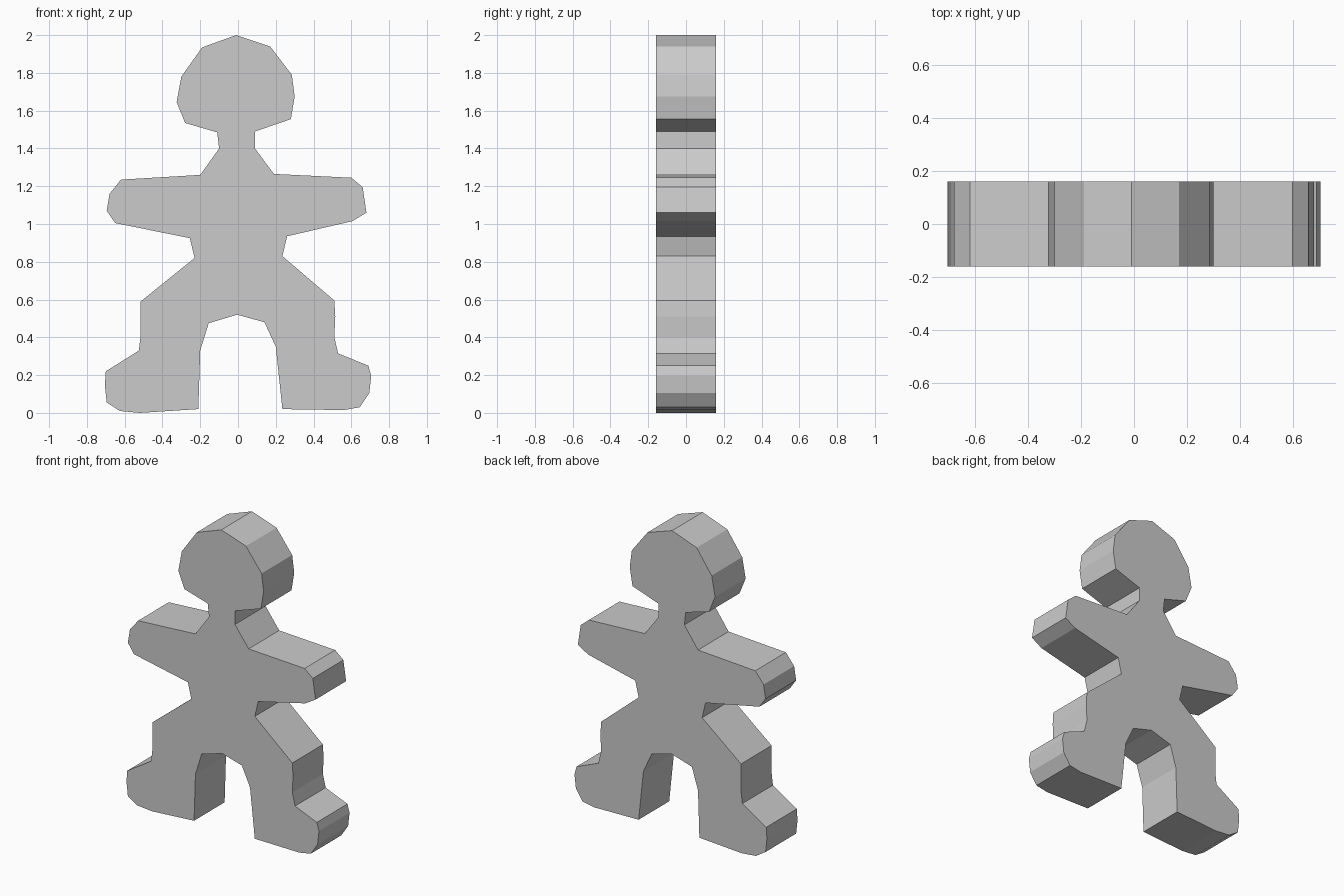
import bpy
import bmesh
from mathutils import Vector

if "Cube" in bpy.data.objects:
    bpy.data.objects.remove(bpy.data.objects["Cube"])

HALF_DEPTH = 0.16

# Outline in (x, z), clockwise from the top of the head, grouped by body part
head_right = [(-0.01, 2.0), (0.17, 1.94), (0.285, 1.79), (0.30, 1.675), (0.28, 1.555)]
neck_right = [(0.09, 1.49), (0.09, 1.40)]
arm_right = [(0.19, 1.265), (0.60, 1.245), (0.66, 1.195), (0.68, 1.06), (0.605, 1.015), (0.26, 0.935)]
leg_right = [(0.235, 0.83), (0.51, 0.595), (0.515, 0.51), (0.51, 0.40), (0.53, 0.315)]
foot_right = [(0.69, 0.25), (0.705, 0.195), (0.695, 0.105), (0.645, 0.03), (0.56, 0.015), (0.235, 0.02)]
crotch = [(0.20, 0.35), (0.14, 0.48), (-0.005, 0.52), (-0.155, 0.475), (-0.20, 0.33)]
foot_left = [(-0.21, 0.02), (-0.52, 0.0), (-0.625, 0.01), (-0.695, 0.055), (-0.705, 0.145), (-0.70, 0.22)]
leg_left = [(-0.525, 0.33), (-0.515, 0.41), (-0.515, 0.59), (-0.23, 0.82)]
arm_left = [(-0.255, 0.925), (-0.65, 1.005), (-0.695, 1.07), (-0.68, 1.16), (-0.62, 1.235), (-0.20, 1.26)]
neck_left = [(-0.10, 1.40), (-0.11, 1.485)]
head_left = [(-0.28, 1.535), (-0.325, 1.645), (-0.30, 1.78), (-0.19, 1.935)]

outline = (head_right + neck_right + arm_right + leg_right + foot_right + crotch
           + foot_left + leg_left + arm_left + neck_left + head_left)


def extrude_outline(name, points, half_depth):
    """Make a flat-sided slab from a front-view outline."""
    bm = bmesh.new()
    front = bm.faces.new([bm.verts.new((x, -half_depth, z)) for x, z in points])
    result = bmesh.ops.extrude_face_region(bm, geom=[front], use_keep_orig=True)
    verts = [g for g in result["geom"] if isinstance(g, bmesh.types.BMVert)]
    bmesh.ops.translate(bm, verts=verts, vec=Vector((0, 2 * half_depth, 0)))
    bmesh.ops.recalc_face_normals(bm, faces=bm.faces)
    mesh = bpy.data.meshes.new(name)
    bm.to_mesh(mesh)
    bm.free()
    obj = bpy.data.objects.new(name, mesh)
    bpy.context.collection.objects.link(obj)
    return obj


# Whole cookie-cutter figure as one closed slab
extrude_outline("cutout_figure", outline, HALF_DEPTH)
